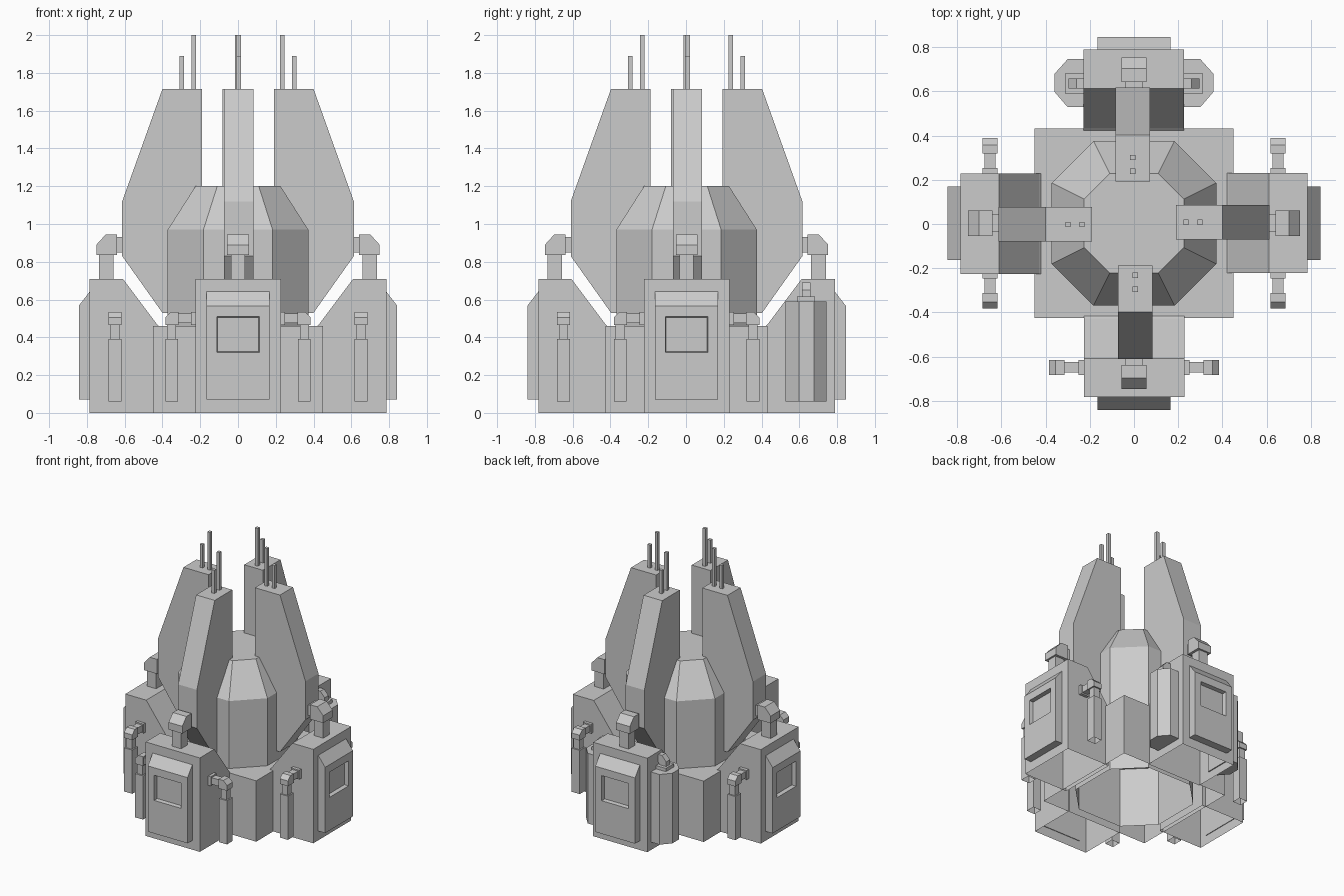
import bpy, bmesh, math
from mathutils import Matrix, Vector

if "Cube" in bpy.data.objects:
    bpy.data.objects.remove(bpy.data.objects["Cube"], do_unlink=True)

grey = bpy.data.materials.new("plain grey")
grey.use_nodes = True
COLOUR = (0.6, 0.6, 0.6, 1)
grey.diffuse_color = COLOUR
grey.node_tree.nodes["Principled BSDF"].inputs["Base Color"].default_value = COLOUR

CENTRE = Matrix.Translation((0, 0.003, 0))


def finish(name, bm, turn=0, mirror=False):
    """Store a mesh, turned about the centre axis; mirror flips it sideways."""
    if mirror:
        bm.transform(Matrix.Diagonal((1, -1, 1, 1)))
        bmesh.ops.reverse_faces(bm, faces=bm.faces)
    bm.transform(CENTRE @ Matrix.Rotation(turn, 4, 'Z'))
    mesh = bpy.data.meshes.new(name)
    bm.to_mesh(mesh)
    bm.free()
    mesh.materials.append(grey)
    obj = bpy.data.objects.new(name, mesh)
    bpy.context.collection.objects.link(obj)
    return obj


def prism(pts, axis, lo, hi, open_bottom=False):
    """Extrude a profile along an axis; the other two axes hold the points."""
    bm = bmesh.new()

    def place(p, d):
        c = list(p)
        c.insert(axis, d)
        return bm.verts.new(c)
    face = bm.faces.new([place(p, lo) for p in pts])
    ext = bmesh.ops.extrude_face_region(bm, geom=[face])
    move = Vector((0, 0, 0))
    move[axis] = hi - lo
    bmesh.ops.translate(bm, vec=move, verts=[g for g in ext["geom"] if isinstance(g, bmesh.types.BMVert)])
    bmesh.ops.recalc_face_normals(bm, faces=bm.faces)
    if open_bottom:
        low = min(v.co.z for v in bm.verts)
        bmesh.ops.delete(bm, geom=[f for f in bm.faces if all(v.co.z < low + 1e-4 for v in f.verts)],
                         context='FACES')
    return bm


def box(x0, x1, y0, y1, z0, z1, open_bottom=False):
    return prism([(x0, y0), (x1, y0), (x1, y1), (x0, y1)], 2, z0, z1, open_bottom)


# Square base, hollow underneath
finish("base", box(-0.45, 0.45, -0.428, 0.428, 0, 0.46, True))

# Eight sided core with a tapered top, hollow underneath
bm = bmesh.new()
rings = []
for z, a, b in [(0.01, 0.372, 0.183), (0.97, 0.372, 0.183), (1.2, 0.225, 0.11)]:
    outline = [(a, -b), (a, b), (b, a), (-b, a), (-a, b), (-a, -b), (-b, -a), (b, -a)]
    rings.append([bm.verts.new((x, y, z)) for x, y in outline])
for low, high in zip(rings, rings[1:]):
    for i in range(8):
        j = (i + 1) % 8
        bm.faces.new((low[i], low[j], high[j], high[i]))
bm.faces.new(rings[-1])
finish("core", bm)

# Profiles as (distance from centre, height)
FIN = [(0.19, 0.53), (0.40, 0.53), (0.613, 0.83), (0.613, 1.12), (0.40, 1.715), (0.19, 1.715)]
MODULE = [(0.42, 0), (0.785, 0), (0.785, 0.71), (0.61, 0.71), (0.43, 0.47), (0.42, 0.46)]
PANEL = [(0.78, 0.07), (0.843, 0.07), (0.843, 0.567), (0.785, 0.642), (0.78, 0.642)]
HOOD = [(0.64, 0.835), (0.75, 0.835), (0.75, 0.89), (0.70, 0.945), (0.64, 0.945)]
# Elbow profile as (sideways, height)
ELBOW = [(0.315, 0.465), (0.385, 0.465), (0.385, 0.505), (0.355, 0.535), (0.315, 0.535)]

for side, turn in [("left", 0), ("back", 90), ("right", 180), ("front", 270)]:
    t = math.radians(turn)

    # Tall fin with two rods on top
    finish(side + "_fin", prism(FIN, 1, -0.073, 0.083), t)
    for label, r, top in [("tall", 0.235, 2.0), ("short", 0.298, 1.89)]:
        finish(f"{side}_{label}_rod", box(r - 0.012, r + 0.012, -0.007, 0.017, 1.70, top), t)

    # Wedge backed module
    finish(side + "_module", prism(MODULE, 1, -0.225, 0.228, True), t)

    # Raised panel with a recessed window
    bm = prism(PANEL, 1, -0.166, 0.166)
    front = max(bm.faces, key=lambda f: f.normal.x)
    bmesh.ops.inset_individual(bm, faces=[front], thickness=0.03)
    for v in front.verts:
        v.co.y = math.copysign(0.1125, v.co.y)
        v.co.z = 0.51 if v.co.z > 0.3 else 0.32
    bmesh.ops.inset_individual(bm, faces=[front], thickness=0.006, depth=-0.03)
    finish(side + "_panel", bm, t)

    # Chimney joined to the fin
    finish(side + "_chimney_stem", box(0.66, 0.737, -0.038, 0.038, 0.70, 0.84), t)
    finish(side + "_chimney_hood", prism(HOOD, 1, -0.057, 0.057), t)
    finish(side + "_chimney_flange", box(0.60, 0.645, -0.04, 0.04, 0.85, 0.93), t)

    for end, flip in [("a", False), ("b", True)]:
        if side != "back":
            # Side pipe: tube, neck, elbow and link to the module
            name = f"{side}_pipe_{end}"
            finish(name + "_tube", box(0.617, 0.685, 0.317, 0.385, 0.06, 0.39, True), t, flip)
            finish(name + "_neck", box(0.627, 0.675, 0.327, 0.375, 0.385, 0.47), t, flip)
            finish(name + "_elbow", prism(ELBOW, 0, 0.617, 0.685), t, flip)
            finish(name + "_link", box(0.627, 0.675, 0.245, 0.32, 0.475, 0.525), t, flip)
            finish(name + "_flange", box(0.617, 0.685, 0.22, 0.25, 0.465, 0.535), t, flip)
        else:
            # Faceted tank with a bent outlet
            name = f"back_tank_{end}"
            tank = [(0.525, 0.22), (0.525, 0.30), (0.595, 0.36), (0.675, 0.36), (0.742, 0.30), (0.742, 0.22)]
            finish(name, prism(tank, 2, 0.06, 0.59), t, flip)
            finish(name + "_collar", box(0.585, 0.68, 0.225, 0.31, 0.585, 0.615), t, flip)
            outlet = [(0.24, 0.61), (0.295, 0.61), (0.295, 0.65), (0.26, 0.69), (0.22, 0.69), (0.22, 0.65)]
            finish(name + "_outlet", prism(outlet, 0, 0.61, 0.655), t, flip)
